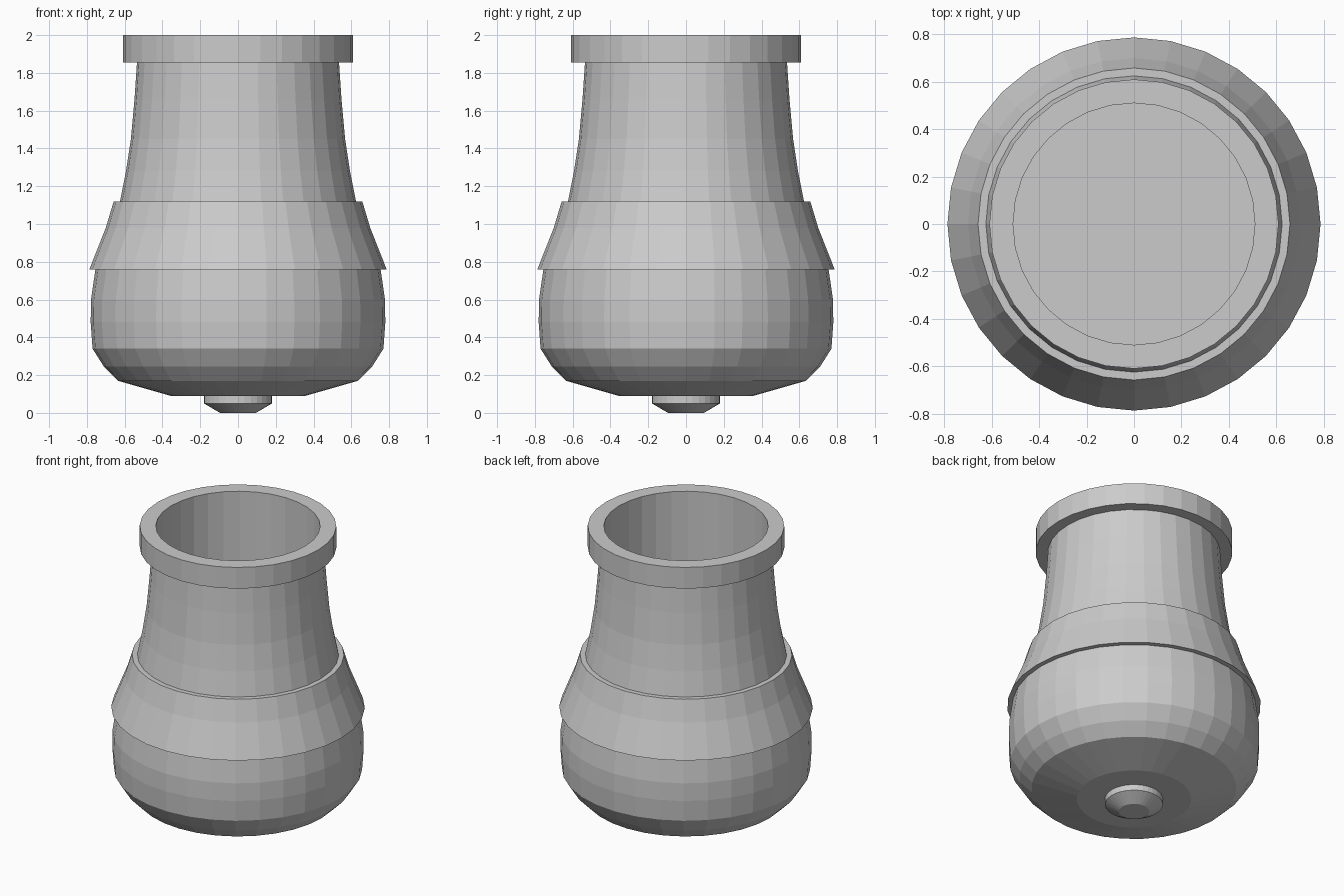
import bpy
import bmesh
from math import cos, sin, tau

SIDES = 32

cube = bpy.data.objects.get("Cube")
if cube:
    bpy.data.objects.remove(cube, do_unlink=True)

metal = bpy.data.materials.new("grey metal")
metal.use_nodes = True
grey = (0.6, 0.6, 0.6, 1)
metal.diffuse_color = grey
metal.node_tree.nodes["Principled BSDF"].inputs["Base Color"].default_value = grey


def lathe(name, profile, cap_start=False, cap_end=False):
    """Turn a (radius, height) profile about z into a flat-shaded part."""
    bm = bmesh.new()
    rings = [[bm.verts.new((r * cos(tau * i / SIDES), r * sin(tau * i / SIDES), z))
              for i in range(SIDES)] for r, z in profile]
    for low, high in zip(rings, rings[1:]):
        for i in range(SIDES):
            j = (i + 1) % SIDES
            bm.faces.new((low[i], low[j], high[j], high[i]))
    if cap_start:
        bm.faces.new(rings[0][::-1])
    if cap_end:
        bm.faces.new(rings[-1])
    mesh = bpy.data.meshes.new(name)
    bm.to_mesh(mesh)
    bm.free()
    mesh.materials.append(metal)
    obj = bpy.data.objects.new(name, mesh)
    bpy.context.collection.objects.link(obj)
    return obj


# Knob under the base
lathe("bottom_knob", [(0.095, 0), (0.18, 0.05), (0.18, 0.09)], cap_start=True)

# Rounded belly, closed underneath
lathe("belly", [(0.355, 0.09), (0.635, 0.17), (0.71, 0.245), (0.77, 0.34),
                (0.78, 0.48), (0.778, 0.6), (0.755, 0.76)], cap_start=True)

# Sloping collar with a lip below and a narrow ledge on top
lathe("collar", [(0.755, 0.76), (0.787, 0.76), (0.7, 0.98),
                 (0.658, 1.12), (0.625, 1.12)])

# Flared neck
lathe("neck", [(0.625, 1.12), (0.593, 1.28), (0.567, 1.45),
               (0.548, 1.66), (0.535, 1.855)])

# Mouth ring
lathe("mouth_ring", [(0.535, 1.855), (0.61, 1.855), (0.61, 2), (0.51, 2)])

# Hollow bore with a flat floor
lathe("bore", [(0.51, 2), (0.51, 0.8)], cap_end=True)
